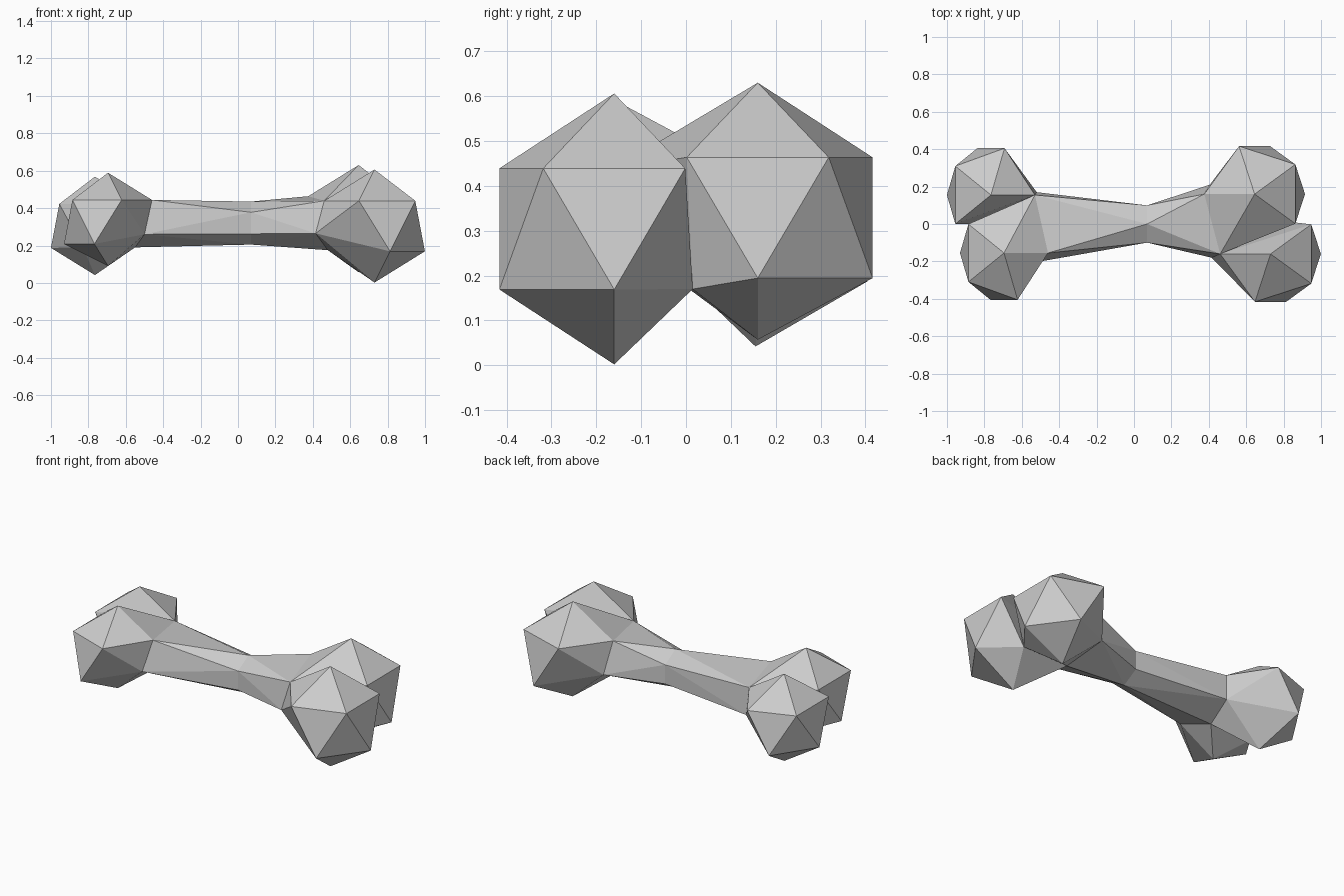
import bpy, bmesh, math
from mathutils import Vector

if "Cube" in bpy.data.objects:
    bpy.data.objects.remove(bpy.data.objects["Cube"])


def finish(name, bm):
    bmesh.ops.remove_doubles(bm, verts=bm.verts, dist=0.0005)
    bmesh.ops.recalc_face_normals(bm, faces=bm.faces)
    mesh = bpy.data.meshes.new(name)
    bm.to_mesh(mesh)
    bm.free()
    obj = bpy.data.objects.new(name, mesh)
    bpy.context.collection.objects.link(obj)


def place(centre, radii, turn, co):
    return Vector((centre[0] + turn * co[0] * radii[0],
                   centre[1] + turn * co[1] * radii[1],
                   centre[2] + co[2] * radii[2]))


def knob(bm, centre, radii, turn, lift, corner, under, pit, saddle):
    # one lobe: a stretched icosahedron, opened and welded on its inner side
    verts = bmesh.ops.create_icosphere(bm, subdivisions=1, radius=1)['verts']
    inner = -turn * math.copysign(1, centre[1])
    mouth = set()
    for v in verts:
        x, y, z = v.co
        w = inner * y
        v.co = place(centre, radii, turn, v.co)
        target = None
        if z < -0.9:
            v.co.z += lift
        elif -0.9 < z < 0 and x > 0.5:
            target = under if w > 0 else corner
        elif -0.9 < z < 0 and -0.5 < x < 0 and w > 0:
            target = pit
        elif 0 < z < 0.9 and 0 < x < 0.5 and w > 0:
            target = saddle
        elif 0 < z < 0.9 and x > 0.8:
            mouth.add(v)
        if target:
            v.co = Vector(target)
            mouth.add(v)
    faces = {f for v in mouth for f in v.link_faces if all(u in mouth for u in f.verts)}
    bmesh.ops.delete(bm, geom=list(faces), context='FACES_ONLY')


# hexagonal waist shared by both flaring shaft halves
waist = [(0.07, 0.115 * math.sin(a), 0.32 + 0.115 * math.cos(a))
         for a in (i * math.pi / 3 for i in range(6))]

# per end: front lobe, back lobe (centre, radii, tip lift, shaft corner),
# underside point, pit between the lobes, which lobe owns the saddle point
ends = {
    "left": (1, ((-0.695, -0.155, 0.326), (0.263, 0.294, 0.263), 0.028, (-0.5, -0.2, 0.26)),
             ((-0.765, 0.155, 0.305), (0.263, 0.294, 0.263), 0, (-0.52, 0.17, 0.26)),
             (-0.55, 0, 0.19), (-0.83, 0, 0.19), 1),
    "right": (-1, ((0.73, -0.16, 0.304), (0.301, 0.301, 0.302), 0, (0.415, -0.18, 0.265)),
              ((0.645, 0.16, 0.329), (0.301, 0.301, 0.301), 0.029, (0.405, 0.21, 0.27)),
              (0.48, 0, 0.175), (0.8, 0.015, 0.17), 0),
}

for side, (turn, front, back, under, pit, owner) in ends.items():
    lobes = (front, back)
    tops = [place(c, r, turn, (0.8944, 0, 0.4472)) for c, r, _, _ in lobes]

    # pair of lobes
    bm = bmesh.new()
    for c, r, lift, corner in lobes:
        knob(bm, c, r, turn, lift, corner, under, pit, tops[owner])
    finish("bone_end_" + side, bm)

    # shaft half, open where it meets the lobes
    bm = bmesh.new()
    for p in waist:
        bm.verts.new(p)
    rim = {bm.verts.new(p) for p in tops + [front[3], back[3], under]}
    bmesh.ops.convex_hull(bm, input=bm.verts)
    caps = [f for f in bm.faces if all(v in rim for v in f.verts)
            or all(abs(v.co.x - 0.07) < 1e-4 for v in f.verts)]
    bmesh.ops.delete(bm, geom=caps, context='FACES')
    finish("shaft_" + side, bm)
